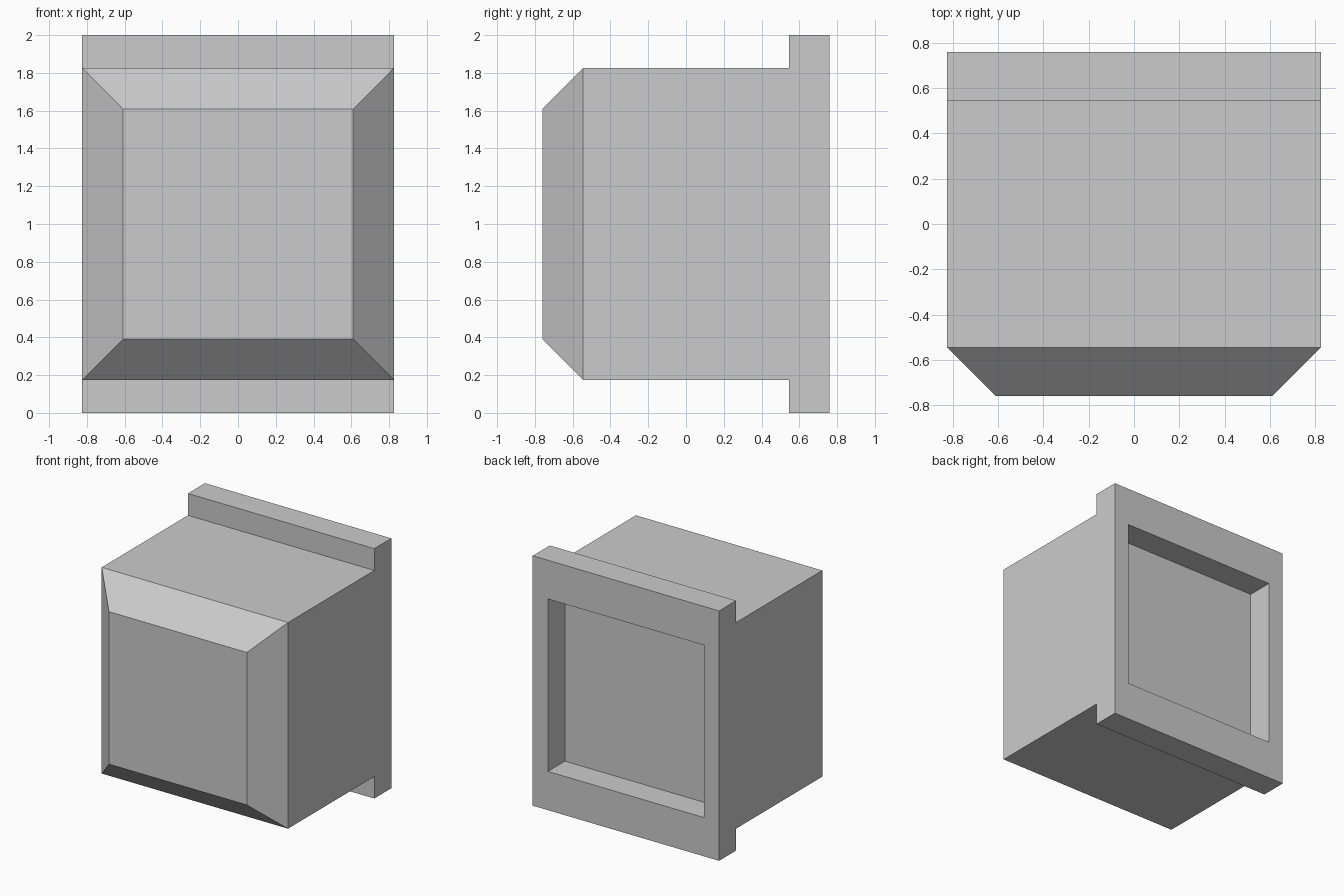
import bpy
import bmesh
from mathutils import Vector

cube = bpy.data.objects.get("Cube")
if cube:
    bpy.data.objects.remove(cube, do_unlink=True)

HALF = 0.825       # half width of the block
STEP = 0.215       # flange thickness, recess depth and front taper
BACK = 0.76
MID = 1.0          # height of the centre line

grey = bpy.data.materials.new("plain grey")
grey.use_nodes = True
colour = (0.6, 0.6, 0.6, 1.0)
grey.diffuse_color = colour
grey.node_tree.nodes["Principled BSDF"].inputs["Base Color"].default_value = colour

bm = bmesh.new()

# Side profile: block with a taller flange at the back, extruded across x
seat = BACK - STEP
upper = [(-seat, HALF), (seat, HALF), (seat, MID), (BACK, MID)]
profile = upper + [(y, -z) for y, z in reversed(upper)]
side = bm.faces.new([bm.verts.new((-HALF, y, MID + z)) for y, z in profile])
swept = bmesh.ops.extrude_face_region(bm, geom=[side])["geom"]
bmesh.ops.translate(bm, vec=(2 * HALF, 0, 0),
                    verts=[v for v in swept if isinstance(v, bmesh.types.BMVert)])
bmesh.ops.recalc_face_normals(bm, faces=bm.faces)


def step_face(face, half, y):
    """Extrude a face and reshape its cap to a square at depth y."""
    cap = bmesh.ops.extrude_discrete_faces(bm, faces=[face])["faces"][0]
    for v in cap.verts:
        v.co = Vector((half if v.co.x > 0 else -half, y,
                       MID + (half if v.co.z > MID else -half)))
    return cap


front = min(bm.faces, key=lambda f: f.calc_center_median().y)
back = max(bm.faces, key=lambda f: f.calc_center_median().y)

# Tapered front
step_face(front, HALF - STEP, -BACK)

# Square recess in the back of the flange
rim = step_face(back, 0.69, BACK)
step_face(rim, 0.69, seat)

bmesh.ops.recalc_face_normals(bm, faces=bm.faces)
mesh = bpy.data.meshes.new("flanged_block")
bm.to_mesh(mesh)
bm.free()
mesh.materials.append(grey)
block = bpy.data.objects.new("flanged_block", mesh)
bpy.context.collection.objects.link(block)
